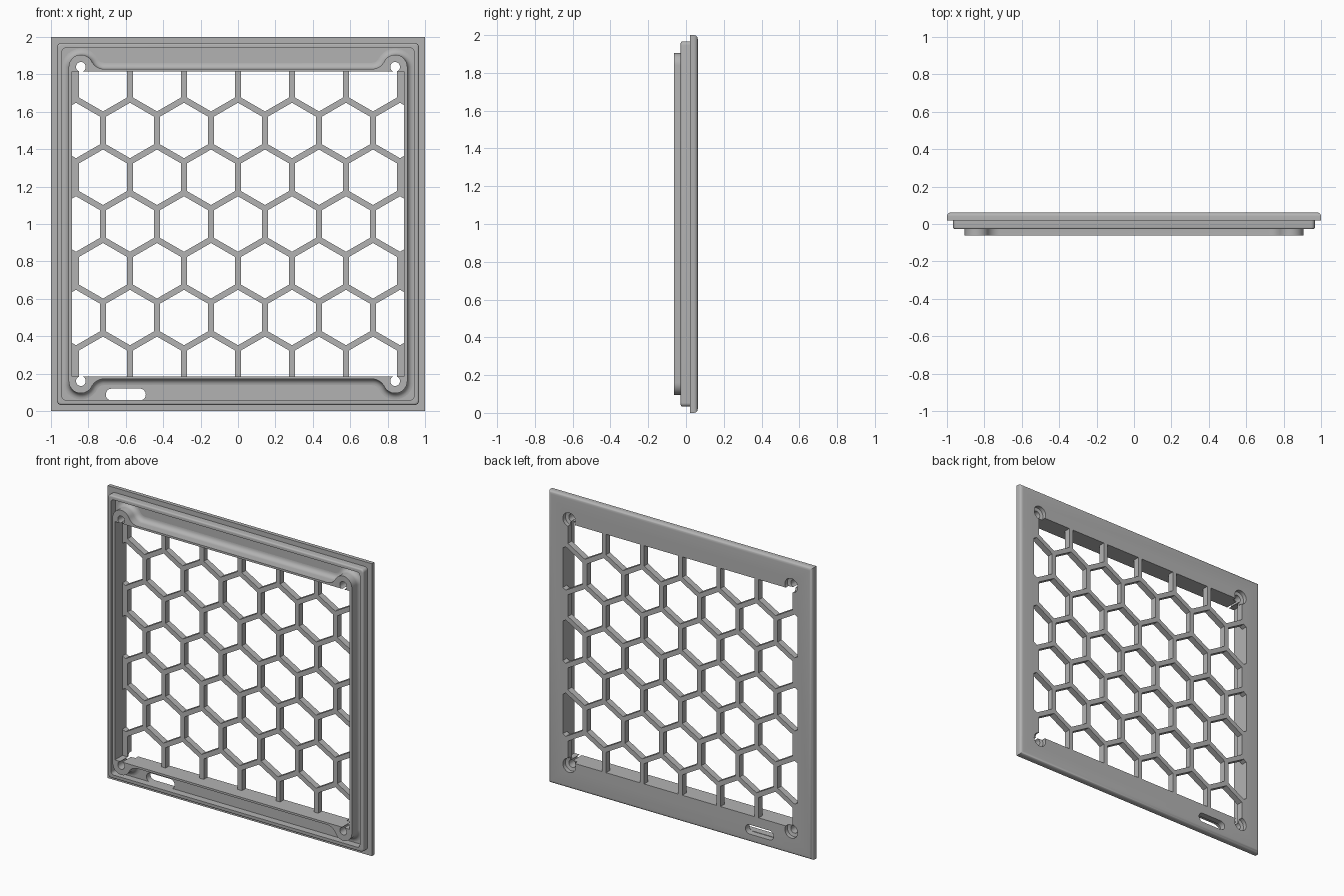
import bpy, bmesh
from math import sin, cos, pi, atan2, sqrt

cube = bpy.data.objects.get("Cube")
if cube:
    bpy.data.objects.remove(cube, do_unlink=True)

grey = bpy.data.materials.new("plain grey")
grey.use_nodes = True
grey.diffuse_color = (0.45, 0.45, 0.45, 1)
grey.node_tree.nodes["Principled BSDF"].inputs["Base Color"].default_value = (0.45, 0.45, 0.45, 1)

BACK, STEP, RIM, FRONT = 0.0625, 0.02, -0.028, -0.0625   # depth levels
OPEN_X, OPEN_Z = 0.888, 0.815                            # half size of opening
SCREW = 0.84                                             # screw distance from centre
MID = 1.0                                                # height of the centre


def arc(cx, cz, r, a, b, n):
    return [(cx + r * cos(a + (b - a) * i / n), cz + r * sin(a + (b - a) * i / n))
            for i in range(n + 1)]


def rect(hx, hz):
    return [(-hx, -hz), (hx, -hz), (hx, hz), (-hx, hz)]


def round_rect(h, r):
    pts = []
    for k, (sx, sz) in enumerate([(1, 1), (-1, 1), (-1, -1), (1, -1)]):
        pts += arc(sx * (h - r), sz * (h - r), r, k * pi / 2, (k + 1) * pi / 2, 6)
    return pts


def loft(bm, layers):
    """Closed solid through outlines (x, z) at successive depths y."""
    rings = [[bm.verts.new((x, y, z + MID)) for x, z in pts] for y, pts in layers]
    n = len(rings[0])
    for a, b in zip(rings, rings[1:]):
        for i in range(n):
            j = (i + 1) % n
            bm.faces.new((a[i], a[j], b[j], b[i]))
    bm.faces.new(rings[0])
    bm.faces.new(rings[-1])


def solid(name, *lofts):
    bm = bmesh.new()
    for layers in lofts:
        loft(bm, layers)
    bmesh.ops.recalc_face_normals(bm, faces=bm.faces)
    mesh = bpy.data.meshes.new(name)
    bm.to_mesh(mesh)
    bm.free()
    mesh.materials.append(grey)
    ob = bpy.data.objects.new(name, mesh)
    bpy.context.collection.objects.link(ob)
    return ob


def finish(ob, cutters):
    bpy.ops.object.select_all(action='DESELECT')
    bpy.context.view_layer.objects.active = ob
    ob.select_set(True)
    for c in cutters:
        mod = ob.modifiers.new(c.name, 'BOOLEAN')
        mod.operation, mod.solver, mod.object = 'DIFFERENCE', 'EXACT', c
        bpy.ops.object.modifier_apply(modifier=mod.name)
    bpy.ops.object.shade_smooth_by_angle(angle=0.6)


def wall_outline(o):
    """Inner wall outline with a screw ear at each corner, grown by o."""
    r, big, line = 0.065, 0.0725, 0.829
    kz = line + big
    kx = SCREW - sqrt((r + big) ** 2 - (kz - SCREW) ** 2)
    a = atan2(SCREW - kz, SCREW - kx)
    quarter = (arc(kx, kz, big - o, -pi / 2, a, 8)
               + arc(SCREW, SCREW, r + o, a + pi, 0, 16)[1:])
    right = quarter + [(x, -z) for x, z in reversed(quarter)]
    return right + [(-x, z) for x, z in reversed(right)]


# Cutters
opening = solid("opening_cutter", [(-1, rect(OPEN_X, OPEN_Z)), (1, rect(OPEN_X, OPEN_Z))])
groove = solid("groove_cutter", [(-1, round_rect(0.941, 0.02)), (1, round_rect(0.941, 0.02))])
slot_pts = arc(-0.525, -0.912, 0.032, -pi / 2, pi / 2, 10) + arc(-0.675, -0.912, 0.032, pi / 2, 1.5 * pi, 10)
slot = solid("slot_cutter", [(-1, slot_pts), (1, slot_pts)])

screw_lofts = []
for sx in (-1, 1):
    for sz in (-1, 1):
        ring = lambda r: arc(sx * SCREW, sz * SCREW, r, 0, 2 * pi, 24)[:-1]
        screw_lofts.append([(-1, ring(0.026)), (0.03, ring(0.026)),
                            (0.035, ring(0.048)), (1, ring(0.048))])
screws = solid("screw_cutter", *screw_lofts)

pitch, bar = 0.2887, 0.032
hex_lofts = []
for row in range(-3, 4):
    shift = pitch / 2 if row % 2 else 0
    for col in range(-4, 4):
        cx = col * pitch + shift
        if abs(cx) < 0.9:
            pts = arc(cx, row * pitch * sqrt(3) / 2, (pitch - bar) / sqrt(3), pi / 6, 13 * pi / 6, 6)[:-1]
            hex_lofts.append([(-1, pts), (1, pts)])
hexes = solid("hexagon_cutter", *hex_lofts)

# Back plate with rounded back edge
R = 0.022
plate = solid("back_plate", [(STEP, rect(1, 1))] + [
    (BACK - R + R * sin(t), rect(1 - R + R * cos(t), 1 - R + R * cos(t)))
    for t in [i * pi / 12 for i in range(7)]])
finish(plate, [opening, slot, screws])

# Raised rim near the plate edge, softly rounded at the front
E = 0.01
rim = solid("outer_rim", [(STEP, round_rect(0.967, 0.02))] + [
    (RIM + E - E * sin(t), round_rect(0.967 - E + E * cos(t), 0.02))
    for t in [i * pi / 8 for i in range(5)]])
finish(rim, [groove])

# Inner wall with screw ears and a filleted foot
F = 0.033
wall = solid("inner_wall", [(FRONT, wall_outline(0))] + [
    (STEP - F + F * sin(t), wall_outline(F - F * cos(t)))
    for t in [i * pi / 12 for i in range(7)]])
finish(wall, [opening, screws])

# Honeycomb grille
grille = solid("honeycomb_grille", [(STEP, rect(OPEN_X, OPEN_Z)), (BACK, rect(OPEN_X, OPEN_Z))])
finish(grille, [hexes, screws])

for c in (opening, groove, slot, screws, hexes):
    bpy.data.objects.remove(c, do_unlink=True)
